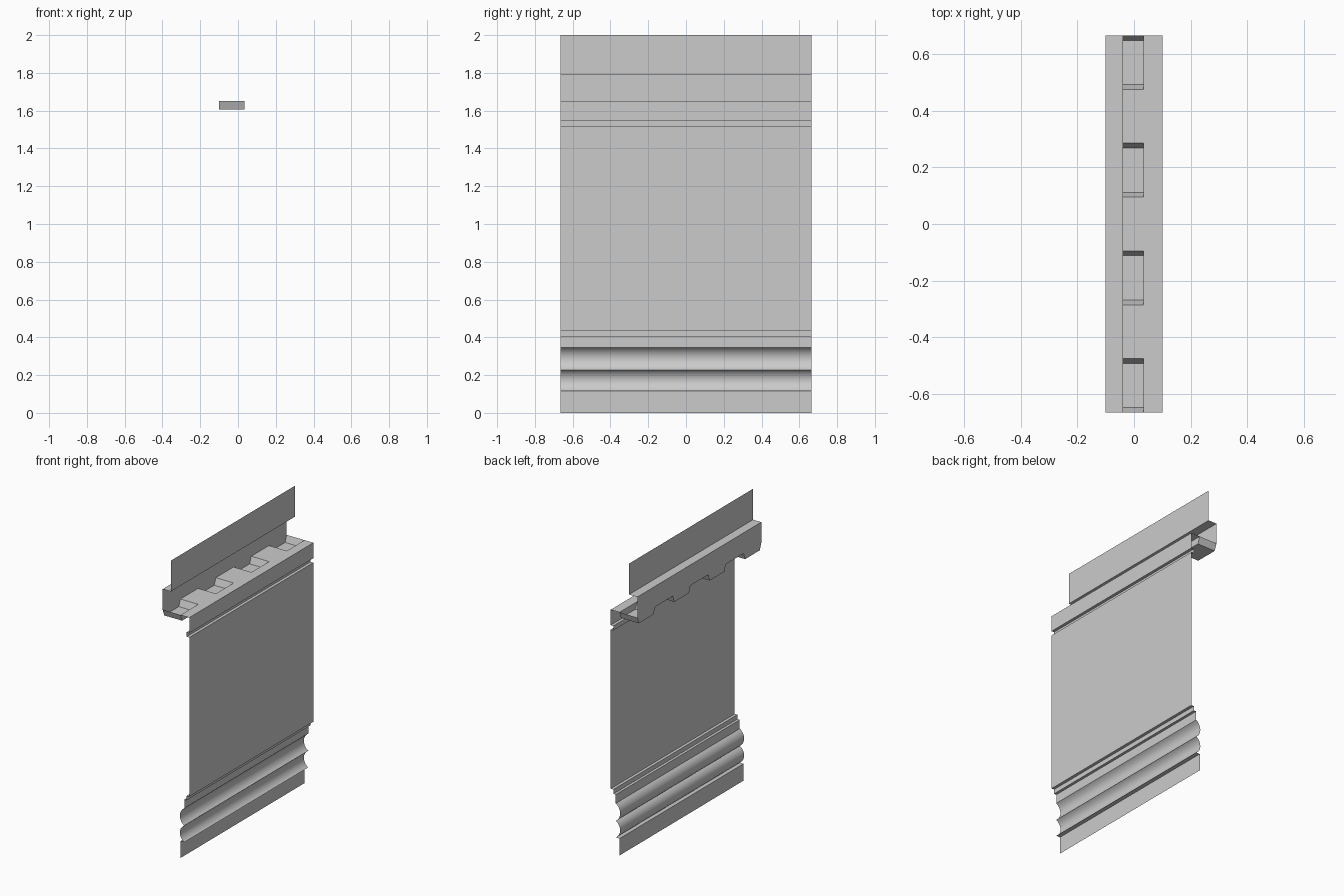
import bpy, math

if "Cube" in bpy.data.objects:
    bpy.data.objects.remove(bpy.data.objects["Cube"])

HALF = 0.665            # half length of the wall run along y
X_BACK, X_SOFFIT = -0.10, 0.034
Z_TOP, Z_LOW = 1.65, 1.605


def make_object(name, verts, faces):
    mesh = bpy.data.meshes.new(name)
    mesh.from_pydata(verts, [], faces)
    mesh.update()
    obj = bpy.data.objects.new(name, mesh)
    bpy.context.collection.objects.link(obj)
    bpy.context.view_layer.objects.active = obj
    obj.select_set(True)
    bpy.ops.object.shade_smooth_by_angle(angle=math.radians(30))
    obj.select_set(False)
    return obj


def sweep_y(name, profile):
    """Open sheet from an (x, z) profile listed top to bottom, facing +x / up."""
    verts = [(x, y, z) for x, z in profile for y in (-HALF, HALF)]
    faces = [(2 * i, 2 * i + 2, 2 * i + 3, 2 * i + 1) for i in range(len(profile) - 1)]
    return make_object(name, verts, faces)


def cove(x, z0, z1, depth, n=12):
    """Points of a concave arc from z0 down to z1 (start point excluded)."""
    half = (z0 - z1) / 2
    r = (half ** 2 + depth ** 2) / (2 * depth)
    a = math.asin(half / r)
    pts = []
    for i in range(1, n + 1):
        t = a - 2 * a * i / n
        pts.append((x - r * math.cos(t) + r * math.cos(a), (z0 + z1) / 2 + r * math.sin(t)))
    return pts


# upper strip, ledge and back wall of the gutter
sweep_y("upper_strip", [(-0.038, 2.0), (-0.038, 1.79), (X_BACK, 1.79), (X_BACK, Z_TOP)])

# notched gutter floor: trapezoid troughs alternating with flats
period, length, slope = 0.38, 0.19, 0.017
path, troughs = [], []
for i in range(4):
    y = -HALF + i * period
    pts = [(y, Z_TOP), (y + slope, Z_LOW), (y + length - slope, Z_LOW), (y + length, Z_TOP)]
    troughs.append(len(path))
    path += pts
verts = [(x, y, z) for y, z in path for x in (X_BACK, X_SOFFIT)]
faces = [(2 * i, 2 * i + 1, 2 * i + 3, 2 * i + 2) for i in range(len(path) - 1)]
for s in troughs:
    ring = range(s, s + 4)
    faces.append(tuple(2 * k for k in ring))                    # back side
    faces.append(tuple(2 * k + 1 for k in reversed(ring)))      # front side
make_object("notched_gutter", verts, faces)

# fascia with a groove, flat panel and base moulding with two coves
profile = [(X_SOFFIT, Z_TOP), (0.1, Z_TOP), (0.1, 1.545), (0.08, 1.545), (0.08, 1.515),
           (0.1, 1.515), (0.1, 0.435), (0.08, 0.435), (0.08, 0.405), (0.062, 0.405),
           (0.062, 0.345)]
profile += cove(0.062, 0.345, 0.228, 0.033)
profile += cove(0.062, 0.228, 0.115, 0.033)
profile += [(0.033, 0.115), (0.033, 0.0)]
sweep_y("wall_panel", profile)
